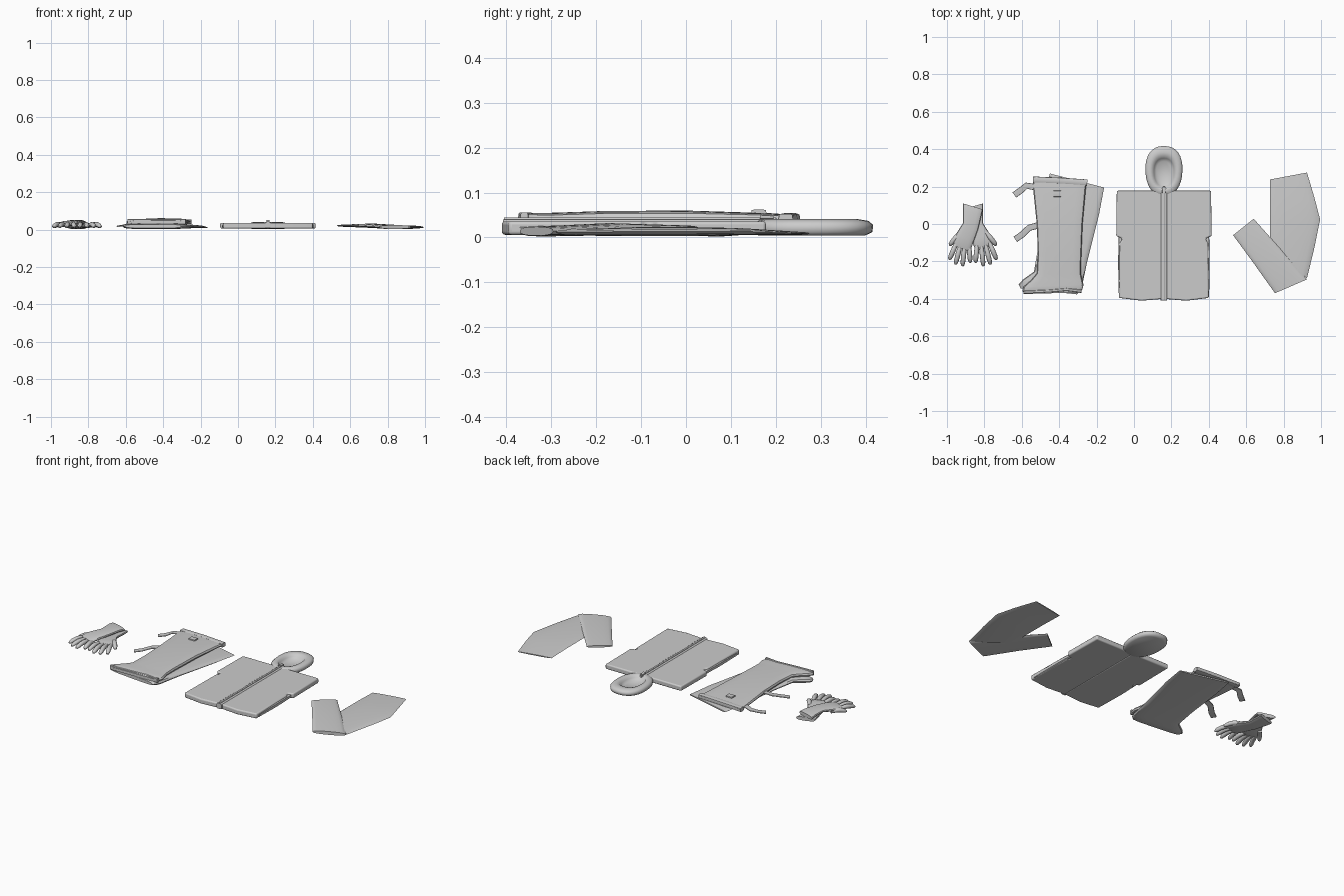
import bpy, math
from mathutils import Vector

if "Cube" in bpy.data.objects:
    bpy.data.objects.remove(bpy.data.objects["Cube"])


def finish(name, verts, faces, angle=40):
    me = bpy.data.meshes.new(name)
    me.from_pydata(verts, [], faces)
    me.update()
    ob = bpy.data.objects.new(name, me)
    bpy.context.collection.objects.link(ob)
    bpy.ops.object.select_all(action='DESELECT')
    ob.select_set(True)
    bpy.context.view_layer.objects.active = ob
    bpy.ops.object.mode_set(mode='EDIT')
    bpy.ops.mesh.select_all(action='SELECT')
    bpy.ops.mesh.normals_make_consistent(inside=False)
    bpy.ops.object.mode_set(mode='OBJECT')
    bpy.ops.object.shade_smooth_by_angle(angle=math.radians(angle))
    return ob


def skin_rings(name, rings, angle=40):
    n = len(rings[0])
    verts = [v for r in rings for v in r]
    faces = [(k * n + i, k * n + (i + 1) % n, (k + 1) * n + (i + 1) % n, (k + 1) * n + i)
             for k in range(len(rings) - 1) for i in range(n)]
    faces += [tuple(range(n)), tuple(range(len(verts) - n, len(verts)))]
    return finish(name, verts, faces, angle)


def power(v, p):
    return math.copysign(abs(v) ** p, v)


def loft(name, rows, p=0.5, n=16, angle=40):
    """rows: (left_xy, right_xy, z_centre, half_height) joined by flattened sections"""
    rings = []
    for l, r, z, h in rows:
        l, r = Vector(l), Vector(r)
        ring = []
        for i in range(n):
            a = 2 * math.pi * i / n
            q = (l + r) / 2 + (r - l) / 2 * power(math.cos(a), p)
            ring.append((q.x, q.y, z + h * power(math.sin(a), p)))
        rings.append(ring)
    return skin_rings(name, rings, angle)


def tube(name, pts, p=1.0, n=10):
    """pts: (x, y, z, half_width, half_height)"""
    rows = []
    for i, (x, y, z, w, h) in enumerate(pts):
        a, b = pts[max(i - 1, 0)], pts[min(i + 1, len(pts) - 1)]
        d = Vector((b[0] - a[0], b[1] - a[1])).normalized()
        s = Vector((-d.y, d.x)) * w
        c = Vector((x, y))
        rows.append((c + s, c - s, z, h))
    return loft(name, rows, p, n)


def panel(name, outline, z0, z1, bevel):
    n = len(outline)
    ob = skin_rings(name, [[(x, y, z) for x, y in outline] for z in (z0, z1)])
    m = ob.modifiers.new("soft_edge", 'BEVEL')
    m.width, m.segments, m.limit_method = bevel, 3, 'ANGLE'
    return ob


# Jacket: two mirrored front halves meeting at the zip
CX = 0.16
half = [(0, .178), (.252, .178), (.255, -.065), (.226, -.075), (.226, -.09),
        (.236, -.1), (.24, -.395), (.12, -.41), (0, -.4)]
for side, s in (("left", -1), ("right", 1)):
    panel(f"jacket_{side}", [(CX + s * x, y) for x, y in half], .006, .036, .011)
    # tucked sleeve edge beside the body
    tube(f"sleeve_edge_{side}", [(CX + s * .232, -.07, .018, .01, .01),
                                 (CX + s * .236, -.2, .018, .009, .012),
                                 (CX + s * .236, -.37, .016, .006, .008)], .7)

# Zip placket with raised teeth ridge
loft("zip_placket", [((CX - .017, y), (CX + .017, y), .024, .016) for y in (.19, -.1, -.408)], .4)
loft("zip_teeth", [((CX - .006, y), (CX + .006, y), .038, .007) for y in (.2, -.1, -.405)], .6)
tube("zip_pull", [(CX, .195, .045, .008, .004), (CX, .165, .046, .01, .005)], .6)

# Hood: concentric egg-shaped rings around a sunken opening
spec = [(.088, .118, .280, .004), (.098, .132, .283, .012), (.099, .134, .283, .028),
        (.09, .123, .283, .037), (.075, .102, .280, .041), (.06, .085, .276, .038),
        (.053, .076, .275, .026), (.04, .06, .275, .014)]
rings = []
for a, b, cy, z in spec:
    rings.append([(CX + a * power(math.cos(t), .85) * (1 + .06 * math.sin(t)),
                   cy + b * power(math.sin(t), .9), z)
                  for t in [2 * math.pi * i / 32 for i in range(32)]])
skin_rings("hood", rings, 60)

# Folded trousers: thigh section with lower leg folded across it
loft("trouser_upper_leg", [((.727, .238), (.925, .275), .009, .003),
                           ((.727, .1), (.965, .14), .013, .008),
                           ((.727, 0), (.995, .024), .013, .01),
                           ((.727, -.1), (.966, -.12), .013, .01),
                           ((.735, -.15), (.925, -.29), .012, .008)], .9)
loft("trouser_lower_leg", [((.53, -.06), (.64, .028), .021, .006),
                           ((.64, -.21), (.78, -.13), .021, .011),
                           ((.754, -.37), (.925, -.296), .014, .01)], .8)

# Boots: one flat underneath, one laid on top
loft("lower_boot", [((-.45, .27), (-.16, .195), .012, .004),
                    ((-.48, .13), (-.187, .05), .016, .009),
                    ((-.51, -.11), (-.25, -.2), .018, .013),
                    ((-.535, -.255), (-.272, -.305), .018, .015),
                    ((-.595, -.298), (-.276, -.33), .018, .016),
                    ((-.617, -.322), (-.288, -.36), .018, .015),
                    ((-.605, -.345), (-.305, -.376), .018, .01)], .55)
loft("upper_boot", [((-.54, .254), (-.25, .238), .041, .009),
                    ((-.54, .195), (-.258, .185), .042, .012),
                    ((-.52, 0), (-.275, 0), .044, .016),
                    ((-.514, -.16), (-.283, -.2), .043, .016),
                    ((-.52, -.265), (-.283, -.272), .042, .014),
                    ((-.55, -.3), (-.276, -.3), .041, .014),
                    ((-.59, -.335), (-.27, -.325), .041, .014),
                    ((-.597, -.358), (-.276, -.35), .041, .013),
                    ((-.58, -.374), (-.285, -.366), .04, .009)], .5)
tube("boot_top_band", [(-.54, .238, .041, .016, .012), (-.395, .232, .043, .016, .012),
                       (-.25, .222, .041, .016, .012)], .4)
tube("boot_sole", [(-.59, -.365, .042, .009, .014), (-.45, -.358, .042, .009, .014),
                   (-.36, -.35, .042, .009, .014), (-.28, -.36, .042, .009, .014)], .5)

# Boot straps and buckle
for i, pts in enumerate(([(-.535, .198), (-.575, .205), (-.605, .18), (-.64, .155)],
                         [(-.515, -.008), (-.56, -.02), (-.6, -.058), (-.635, -.082)])):
    zs = (.045, .036, .024, .018)
    tube(f"boot_strap_{i + 1}", [(x, y, z, .017, .003) for (x, y), z in zip(pts, zs)], .4)
tube("boot_buckle", [(-.43, .162, .056, .017, .006), (-.39, .162, .056, .017, .006)], .4)

# Gloves: mirrored pair, cuffs crossed
AX = -.861
hand = [((-.053, .078), (.053, .11), .011), ((-.045, .045), (.053, .08), .012),
        ((-.027, -.03), (.053, .005), .011), ((-.004, -.094), (.088, -.05), .013),
        ((.009, -.13), (.104, -.095), .011), ((.02, -.145), (.098, -.118), .006)]
fingers = [((.021, -.115), (.014, -.208)), ((.045, -.12), (.056, -.226)),
           ((.068, -.115), (.094, -.217)), ((.088, -.1), (.127, -.192)),
           ((.07, -.045), (.126, -.115))]
for name, s, lift in (("right", 1, 0), ("left", -1, 1)):
    zs = [.014 + lift * d for d in (.022, .026, .022, .012, .008, .008)]
    zs = [z + e for z, e in zip(zs, (0, 0, .003, .008, .008, .008))]
    loft(f"glove_hand_{name}", [((AX + s * l[0], l[1]), (AX + s * r[0], r[1]), z, h)
                                for (l, r, h), z in zip(hand, zs)], .75)
    for i, (a, b) in enumerate(fingers):
        pts = []
        for t, k in ((0, .8), (.35, 1), (.55, 1.02), (.8, .95), (.93, .75), (1, .3)):
            x, y = a[0] + (b[0] - a[0]) * t, a[1] + (b[1] - a[1]) * t
            z = .024 + .008 * math.sin(t * math.pi) - .009 * t
            pts.append((AX + s * x, y, z, .013 * k, .0125 * k))
        tube(f"glove_finger_{name}_{i + 1}", pts)
